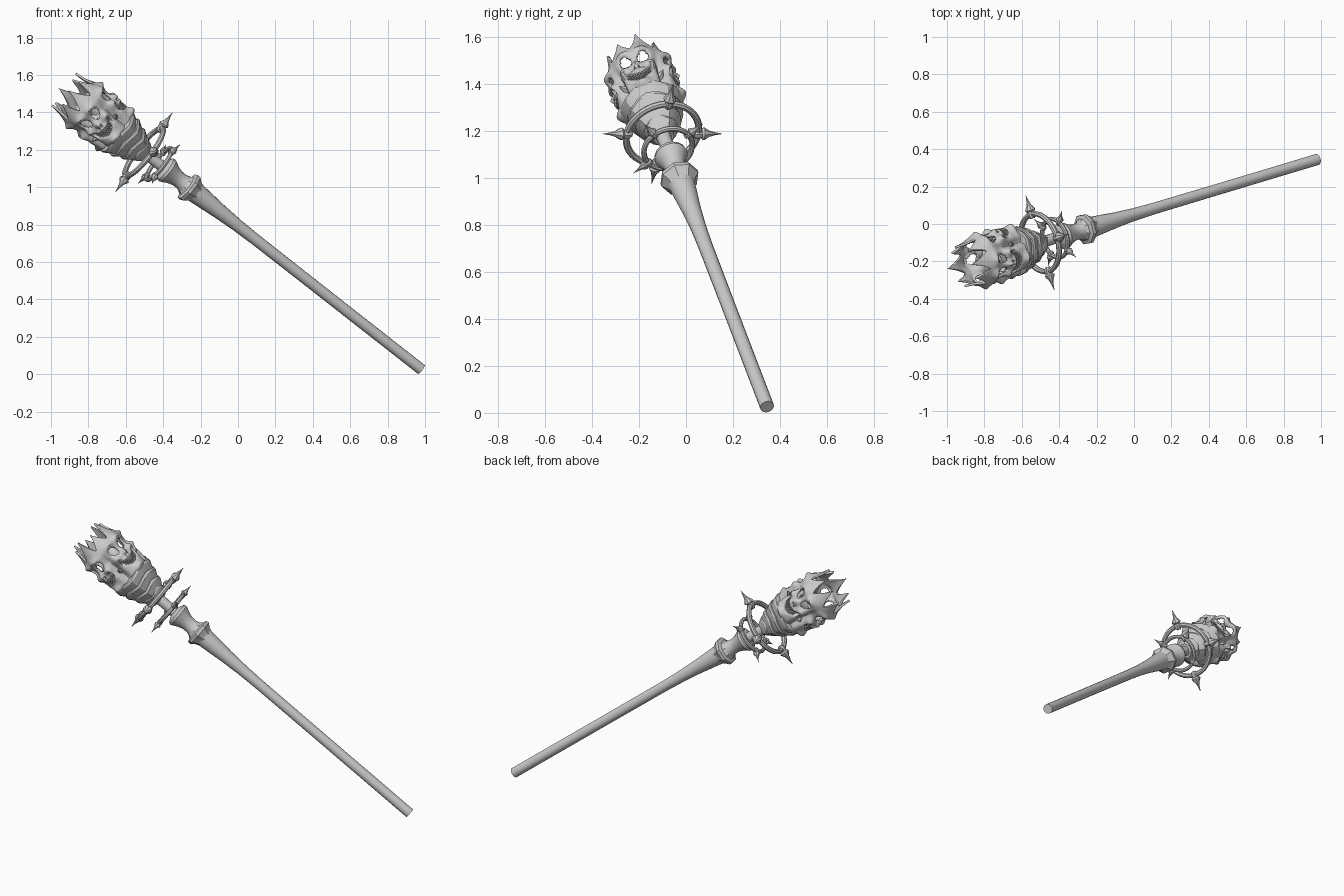
import bpy, bmesh, math
from math import pi, sin, cos, exp, radians
from mathutils import Matrix, Vector

if "Cube" in bpy.data.objects:
    bpy.data.objects.remove(bpy.data.objects["Cube"])

# Staff frame: built along local z, then leaned into place
U = Vector((-0.766, -0.230, 0.600)).normalized()
E1 = (Vector((0, 0, 1)) - U * U.z).normalized()
E2 = U.cross(E1)
LEAN = Matrix.Translation((0.98, 0.345, 0.026)) @ Matrix((E1, E2, U)).transposed().to_4x4()
FACE0 = radians(-26.6)          # direction of the first of four faces


def finish(bm, name, angle=35):
    bmesh.ops.recalc_face_normals(bm, faces=bm.faces)
    me = bpy.data.meshes.new(name)
    bm.to_mesh(me)
    bm.free()
    ob = bpy.data.objects.new(name, me)
    bpy.context.collection.objects.link(ob)
    ob.matrix_world = LEAN
    bpy.ops.object.select_all(action='DESELECT')
    ob.select_set(True)
    bpy.context.view_layer.objects.active = ob
    bpy.ops.object.shade_smooth_by_angle(angle=radians(angle))
    return ob


def lathe(bm, prof, n, mat=Matrix(), wave=0.0):
    """Revolve (radius, height) points with n sides; wave bends the rings into chevrons."""
    rings = []
    for r, h in prof:
        ring = []
        for i in range(n):
            a = 2 * pi * i / n + FACE0
            w = wave * cos(4 * (a - FACE0)) * min(1, r / 0.1)
            ring.append(bm.verts.new(mat @ Vector((r * cos(a), r * sin(a), h + w))))
        rings.append(ring)
    for p, q in zip(rings, rings[1:]):
        for i in range(n):
            j = (i + 1) % n
            bm.faces.new((p[i], p[j], q[j], q[i]))
    bm.faces.new(rings[0])
    bm.faces.new(rings[-1])


# Tapered shaft
bm = bmesh.new()
lathe(bm, [(.03, 0), (.03, .7), (.031, 1.15), (.034, 1.28), (.041, 1.4), (.05, 1.5), (.057, 1.58)], 16)
finish(bm, "shaft")

# Faceted collar flange
bm = bmesh.new()
lathe(bm, [(.055, 1.565), (.066, 1.59), (.084, 1.612), (.084, 1.63), (.062, 1.638), (.045, 1.66)], 8)
finish(bm, "collar", 25)

# Flared cup above the collar
bm = bmesh.new()
lathe(bm, [(.052, 1.645), (.043, 1.675), (.044, 1.70), (.052, 1.73), (.066, 1.758), (.073, 1.772),
           (.07, 1.787), (.045, 1.80), (.03, 1.805)], 16)
finish(bm, "cup")

# Stem between the cup and the neck
bm = bmesh.new()
lathe(bm, [(.032, 1.79), (.03, 1.86), (.034, 1.98)], 12)
finish(bm, "stem")


# Spiked rings
def spiked_ring(name, t, major, minor, size, turn):
    bm = bmesh.new()
    n, m = 40, 8
    vs = [[bm.verts.new(((major + minor * cos(2 * pi * j / m)) * cos(2 * pi * i / n),
                         (major + minor * cos(2 * pi * j / m)) * sin(2 * pi * i / n),
                         t + minor * sin(2 * pi * j / m))) for j in range(m)] for i in range(n)]
    for i in range(n):
        for j in range(m):
            a, b = vs[i], vs[(i + 1) % n]
            bm.faces.new((a[j], b[j], b[(j + 1) % m], a[(j + 1) % m]))
    spike = [(.012, -.024), (.021, -.012), (.022, .006), (.02, .014), (.028, .022), (.026, .03),
             (.013, .05), (.006, .076), (.001, .106)]
    for k in range(4):
        mat = (Matrix.Rotation(turn + k * pi / 2, 4, 'Z') @ Matrix.Translation((major, 0, t))
               @ Matrix.Rotation(pi / 2, 4, 'Y'))
        lathe(bm, [(r * size, h * size) for r, h in spike], 8, mat)
    finish(bm, name)


spiked_ring("large_ring", 1.935, .159, .015, 1.0, 0)
spiked_ring("small_ring", 1.83, .106, .012, .75, pi / 4)

# Neck of overlapping flared bands
bm = bmesh.new()
bands = [(1.925, .045, .074), (1.97, .068, .1), (2.025, .09, .122), (2.08, .11, .138)]
for t, r0, r1 in bands:
    lathe(bm, [(r0 * .6, t - .012), (r0, t - .01), (r1, t + .036), (r1, t + .05), (r1 * .75, t + .064)],
          16, wave=.01)
finish(bm, "neck_bands", 25)


# Hollow four-faced head with a jagged crown rim
def lerp(pts, t):
    for (t0, r0), (t1, r1) in zip(pts, pts[1:]):
        if t <= t1:
            return r0 + (r1 - r0) * max(0, (t - t0) / (t1 - t0))
    return pts[-1][1]


PROFILE = [(2.08, .10), (2.13, .128), (2.19, .138), (2.25, .136), (2.29, .134),
           (2.34, .143), (2.38, .134), (2.43, .118), (2.46, .114), (2.5, .112)]


def bump(a, t, a0, t0, wa, wt):
    return exp(-((abs(a) - a0) / wa) ** 2 - ((t - t0) / wt) ** 2)


def mouth_t(a):
    return 2.19 + .00006 * a * a


def radius(a, t):
    r = lerp(PROFILE, t)
    r += .028 * bump(a, t, 0, 2.137, 15, .022)                 # chin
    r += .022 * bump(a, t, 0, 2.258, 6, .022)                  # nose
    r += .018 * bump(a, t, 17, 2.352, 12, .016)                # brows
    r += .020 * bump(a, t, 27, 2.255, 9, .022)                 # cheekbones
    r -= .014 * bump(a, t, 17, 2.305, 10, .025)                # eye sockets
    r -= .034 * exp(-((abs(a) - 45) / 9) ** 2) * exp(-((t - 2.2) / .1) ** 2)
    r += .010 * bump(a, t, 0, 2.222, 20, .012)                 # upper lip
    if abs(a) < 27:
        r -= .024 * exp(-((t - mouth_t(a)) / .014) ** 2)       # mouth
    return r


def rim(deg):
    k = (deg % 45) / 45                                        # eight horns, alternating in height
    tall = .085 if int(deg // 45) % 2 else .11
    return 2.385 + tall * (1 - abs(2 * k - 1)) ** 1.2


bm = bmesh.new()
N, M = 112, 44
grid = []
for j in range(M + 1):
    row = []
    for i in range(N):
        deg = 360 * i / N
        a = (deg + 45) % 90 - 45
        f = j / M
        # the face stays undistorted: only the top part follows the rim
        t = 2.08 + .29 * f / .78 if f < .78 else 2.37 + (rim(deg) - 2.37) * (f - .78) / .22
        r = radius(a, t)
        p = radians(deg) + FACE0
        row.append(bm.verts.new((r * cos(p), r * sin(p), t)))
    grid.append(row)
for j in range(M):
    for i in range(N):
        deg = 360 * (i + .5) / N
        a = (deg + 45) % 90 - 45
        t = 2.08 + .29 * (j + .5) / M / .78
        eye = ((abs(a) - 17) / 11.5) ** 2 + ((t - 2.307 - .0008 * (abs(a) - 17)) / .028) ** 2 < 1
        nostril = 2 < abs(a) < 5.5 and abs(t - 2.242) < .008
        if not (eye or nostril):
            k = (i + 1) % N
            bm.faces.new((grid[j][i], grid[j][k], grid[j + 1][k], grid[j + 1][i]))
bmesh.ops.delete(bm, geom=[v for v in bm.verts if not v.link_faces], context='VERTS')
head = finish(bm, "four_faced_head", 40)
mod = head.modifiers.new("thickness", 'SOLIDIFY')
mod.thickness = .012
mod.offset = -1

# Teeth in two rows per face
bm = bmesh.new()
for f in range(4):
    for k in range(-4, 5):
        a = k * 4.8
        for s in (-1, 1):
            base = Matrix.Rotation(FACE0 + f * pi / 2 + radians(a), 4, 'Z')
            mat = base @ Matrix.Translation((.134, 0, mouth_t(a) + s * .014)) @ Matrix.Diagonal((1, 1, -s, 1))
            lathe(bm, [(.006, 0), (.006, .006), (.002, .0135)], 5, mat)
finish(bm, "teeth")

# Spurs between the faces, at the jaw corners
bm = bmesh.new()
for f in range(4):
    mat = (Matrix.Rotation(FACE0 + (f + .5) * pi / 2, 4, 'Z') @ Matrix.Translation((.1, 0, 2.2))
           @ Matrix.Rotation(radians(75), 4, 'Y'))
    lathe(bm, [(.02, -.01), (.015, .015), (.001, .044)], 6, mat)
finish(bm, "jaw_spurs")
